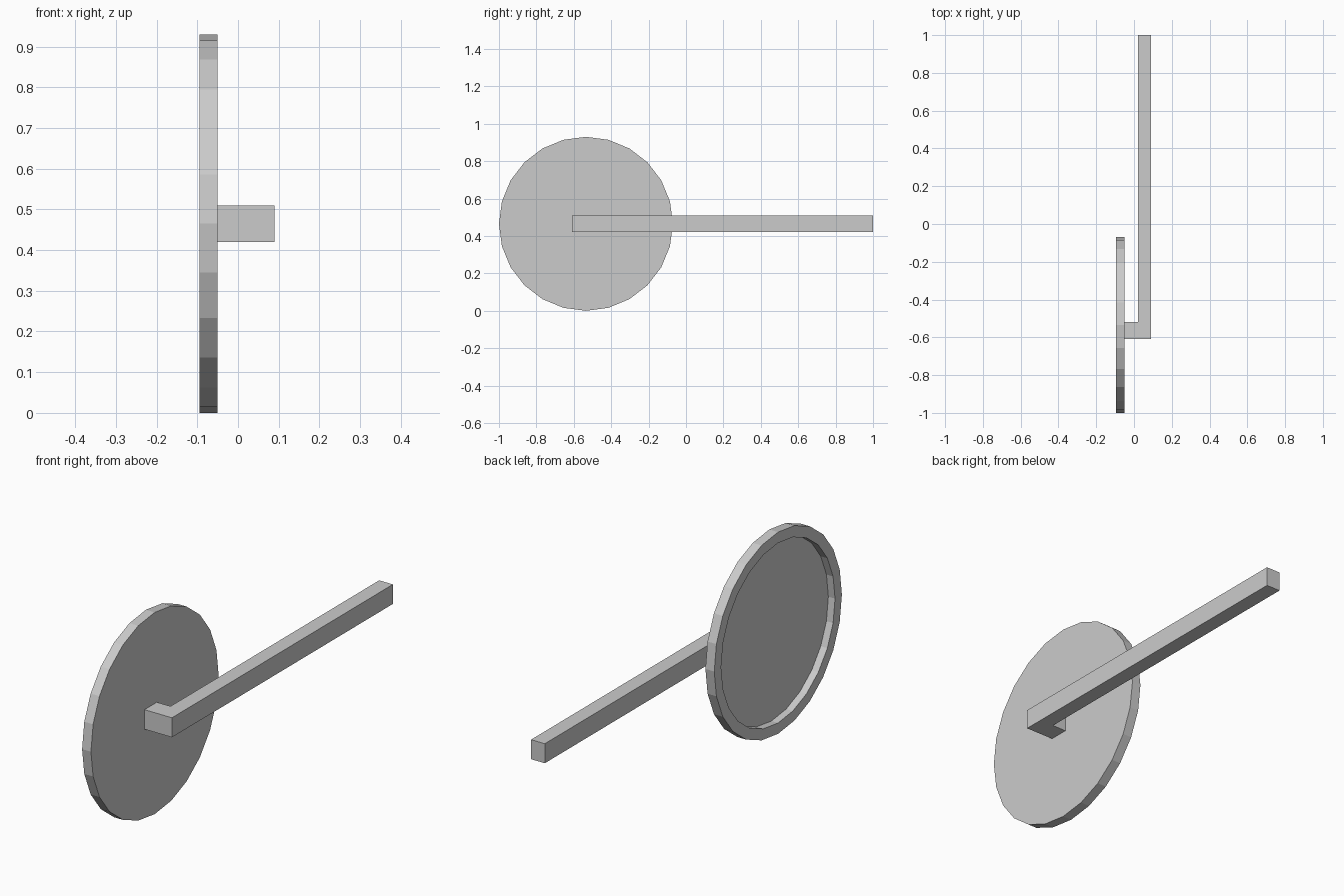
import bpy, bmesh
from math import sin, cos, pi

if "Cube" in bpy.data.objects:
    bpy.data.objects.remove(bpy.data.objects["Cube"])

SIDES = 24
CY, CZ = -0.535, 0.465


def finish(name, bm):
    bmesh.ops.recalc_face_normals(bm, faces=bm.faces)
    mesh = bpy.data.meshes.new(name)
    bm.to_mesh(mesh)
    bm.free()
    obj = bpy.data.objects.new(name, mesh)
    bpy.context.collection.objects.link(obj)
    return obj


def ring(bm, x, r):
    return [bm.verts.new((x, CY + r * sin(2 * pi * i / SIDES), CZ + r * cos(2 * pi * i / SIDES)))
            for i in range(SIDES)]


# Dished disc: back plate, outer wall, rim, inner wall, recessed floor
bm = bmesh.new()
profile = [(-0.05, 0.465), (-0.095, 0.465), (-0.095, 0.415), (-0.061, 0.415)]
rings = [ring(bm, x, r) for x, r in profile]
for a, b in zip(rings, rings[1:]):
    for i in range(SIDES):
        j = (i + 1) % SIDES
        bm.faces.new((a[i], a[j], b[j], b[i]))
bm.faces.new(rings[0])
bm.faces.new(rings[-1])
finish("dished_disc", bm)

# L-shaped arm: short stub off the disc, then a long straight bar
bm = bmesh.new()
outline = [(-0.05, -0.61), (0.09, -0.61), (0.09, 1.0), (0.02, 1.0), (0.02, -0.52), (-0.05, -0.52)]
face = bm.faces.new([bm.verts.new((x, y, 0.42)) for x, y in outline])
top = bmesh.ops.extrude_face_region(bm, geom=[face])["geom"]
bmesh.ops.translate(bm, vec=(0, 0, 0.09), verts=[v for v in top if isinstance(v, bmesh.types.BMVert)])
finish("arm", bm)
